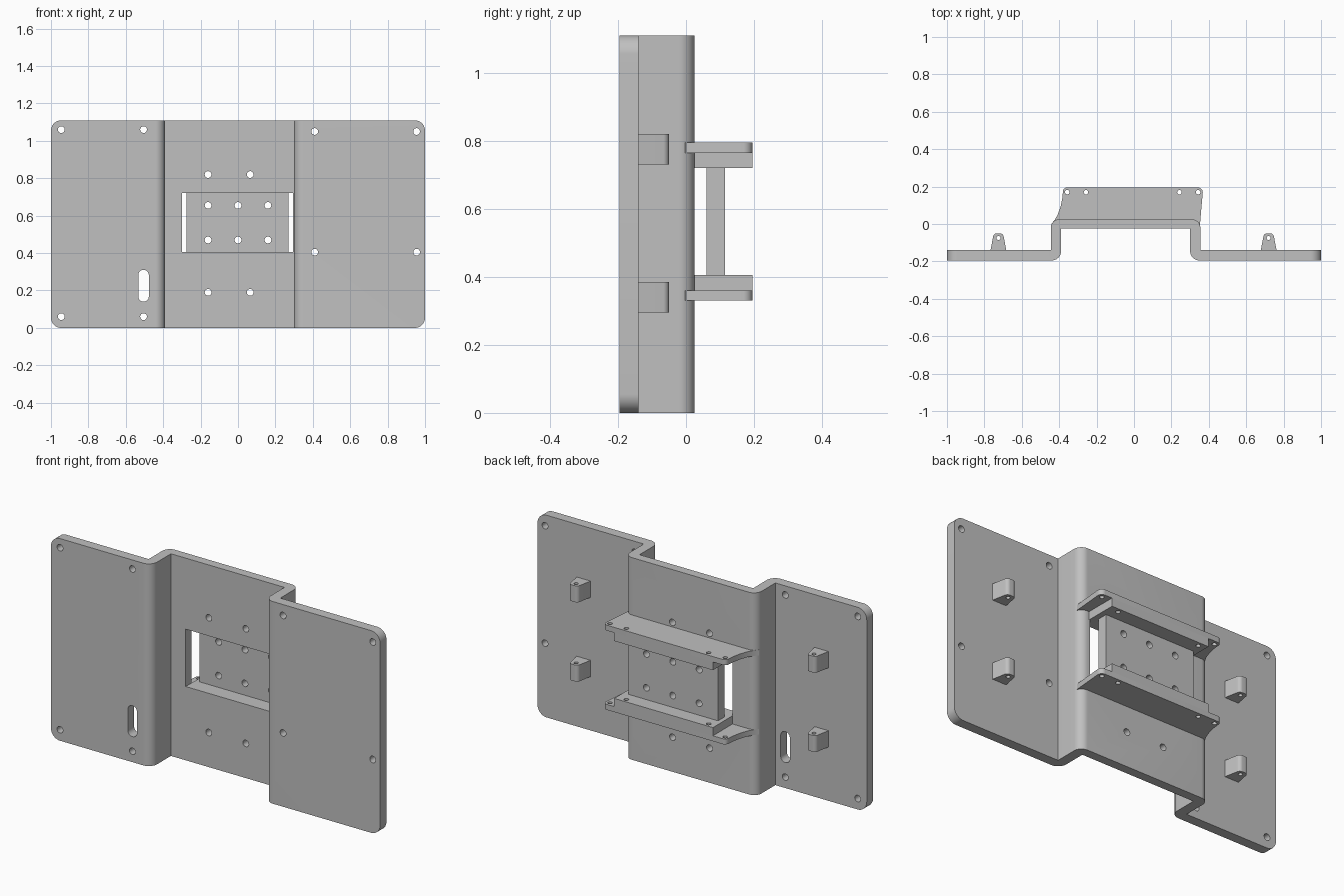
import bpy, bmesh, math
from mathutils import Vector

if "Cube" in bpy.data.objects:
    bpy.data.objects.remove(bpy.data.objects["Cube"], do_unlink=True)

grey = bpy.data.materials.new("plain grey")
grey.use_nodes = True
colour = (0.53, 0.53, 0.53, 1)
grey.diffuse_color = colour
grey.node_tree.nodes["Principled BSDF"].inputs["Base Color"].default_value = colour

HEIGHT = 1.11
MID = 0.5625       # height the brackets mirror about
HOLE = 0.018


def outline(corners, steps=8):
    """Polygon from (x, y) or (x, y, fillet radius) corners."""
    pts = []
    for i, c in enumerate(corners):
        p = Vector(c[:2])
        if len(c) == 2:
            pts.append(p)
            continue
        r = c[2]
        u = (Vector(corners[i - 1][:2]) - p).normalized()
        v = (Vector(corners[(i + 1) % len(corners)][:2]) - p).normalized()
        half = u.angle(v) / 2
        centre = p + (u + v).normalized() * r / math.sin(half)
        reach = r / math.tan(half)
        a, b = p + u * reach - centre, p + v * reach - centre
        for k in range(steps + 1):
            pts.append(centre + a.lerp(b, k / steps).normalized() * r)
    return pts


def rect(x0, x1, y0, y1, r=None):
    extra = () if r is None else (r,)
    return outline([(x, y) + extra for x, y in
                    ((x0, y0), (x1, y0), (x1, y1), (x0, y1))])


def circle(x, y, r, n=24):
    return [Vector((x + r * math.cos(2 * math.pi * k / n),
                    y + r * math.sin(2 * math.pi * k / n))) for k in range(n)]


def prisms(name, shapes, lo, hi, axis):
    """Extrude flat outlines along y or z into one object."""
    bm = bmesh.new()
    for pts in shapes:
        rings = []
        for d in (lo, hi):
            rings.append([bm.verts.new((p.x, p.y, d) if axis == "z" else (p.x, d, p.y))
                          for p in pts])
        low, high = rings
        bm.faces.new(low)
        bm.faces.new(high)
        for i in range(len(pts)):
            bm.faces.new((low[i - 1], low[i], high[i], high[i - 1]))
    bmesh.ops.recalc_face_normals(bm, faces=bm.faces)
    mesh = bpy.data.meshes.new(name)
    bm.to_mesh(mesh)
    bm.free()
    mesh.materials.append(grey)
    obj = bpy.data.objects.new(name, mesh)
    bpy.context.collection.objects.link(obj)
    return obj


def boolean(obj, other, operation="DIFFERENCE"):
    mod = obj.modifiers.new("cut", "BOOLEAN")
    mod.operation, mod.object, mod.solver = operation, other, "EXACT"
    deps = bpy.context.evaluated_depsgraph_get()
    mesh = bpy.data.meshes.new_from_object(obj.evaluated_get(deps))
    obj.modifiers.clear()
    obj.data = mesh
    bpy.data.objects.remove(other, do_unlink=True)


def finish(obj):
    for face in obj.data.polygons:
        face.use_smooth = True
    obj.data.set_sharp_from_angle(angle=math.radians(30))


# Bent sheet: two front flanges joined by a recessed channel
sheet = prisms("bent_sheet", [outline([
    (-1.1, -0.195), (-0.39, -0.195, 0.05), (-0.39, -0.025), (0.30, -0.025),
    (0.30, -0.195, 0.05), (1.1, -0.195), (1.1, -0.14), (0.355, -0.14),
    (0.355, 0.025, 0.045), (-0.445, 0.025, 0.045), (-0.445, -0.14),
    (-1.1, -0.14)])], -0.1, 1.2, "z")
boolean(sheet, prisms("corner_trim", [rect(-1, 1, 0, HEIGHT, 0.055)],
                      -0.4, 0.4, "y"), "INTERSECT")

# Sheet openings: screw holes, cable slot and window
cuts = [circle(x, z, HOLE) for x in (-0.945, -0.505) for z in (0.06, 1.06)
        if True]
cuts += [circle(x, z, HOLE) for x in (0.41, 0.955) for z in (0.405, 1.05)]
cuts += [circle(x, z, HOLE) for x in (-0.16, 0.065) for z in (0.19, 0.82)]
cuts += [rect(-0.533, -0.477, 0.14, 0.31, 0.0275), rect(-0.30, 0.295, 0.405, 0.72)]
boolean(sheet, prisms("sheet_cutter", cuts, -0.4, 0.4, "y"))
finish(sheet)

# Drilled plate behind the window
plate = prisms("mounting_plate", [rect(-0.275, 0.27, 0.403, 0.722)], 0.06, 0.115, "y")
boolean(plate, prisms("plate_cutter",
                      [circle(x, z, HOLE) for x in (-0.16, 0, 0.16) for z in (0.47, 0.655)],
                      0, 0.3, "y"))
finish(plate)

# Brackets: a thin flared shelf with a thicker rib on its inner side
shelf_shape = outline([
    (-0.435, -0.012), (0.343, -0.012), (0.353, 0.0), (0.358, 0.06), (0.37, 0.195, 0.025),
    (-0.378, 0.195, 0.022), (-0.383, 0.14), (-0.392, 0.095), (-0.408, 0.05),
    (-0.425, 0.02), (-0.442, 0.0)])
rib_shape = rect(-0.30, 0.30, 0.022, 0.195)
screw_x = (-0.357, -0.257, 0.243, 0.343)
for side, sign in (("upper", 1), ("lower", -1)):
    for part, shape, near, far in (("shelf", shelf_shape, 0.2025, 0.2325),
                                   ("rib", rib_shape, 0.1575, 0.2025)):
        lo, hi = sorted((MID + sign * near, MID + sign * far))
        obj = prisms(f"{side}_bracket_{part}", [shape], lo, hi, "z")
        holes = [circle(x, 0.17, 0.012, 16) for x in screw_x
                 if part == "shelf" or abs(x) < 0.3]
        boolean(obj, prisms("bracket_cutter", holes, lo - 0.1, hi + 0.1, "z"))
        finish(obj)

# Drilled lugs on the back of each flange
for side, x in (("left", 0.72), ("right", -0.725)):
    for level, z in (("lower", 0.295), ("upper", 0.73)):
        lug = prisms(f"{side}_{level}_lug", [outline([
            (x - 0.043, -0.145), (x + 0.043, -0.145),
            (x + 0.025, -0.05, 0.02), (x - 0.025, -0.05, 0.02)])], z, z + 0.09, "z")
        boolean(lug, prisms("lug_cutter", [circle(x, -0.075, 0.011, 16)],
                            z - 0.1, z + 0.2, "z"))
        finish(lug)
